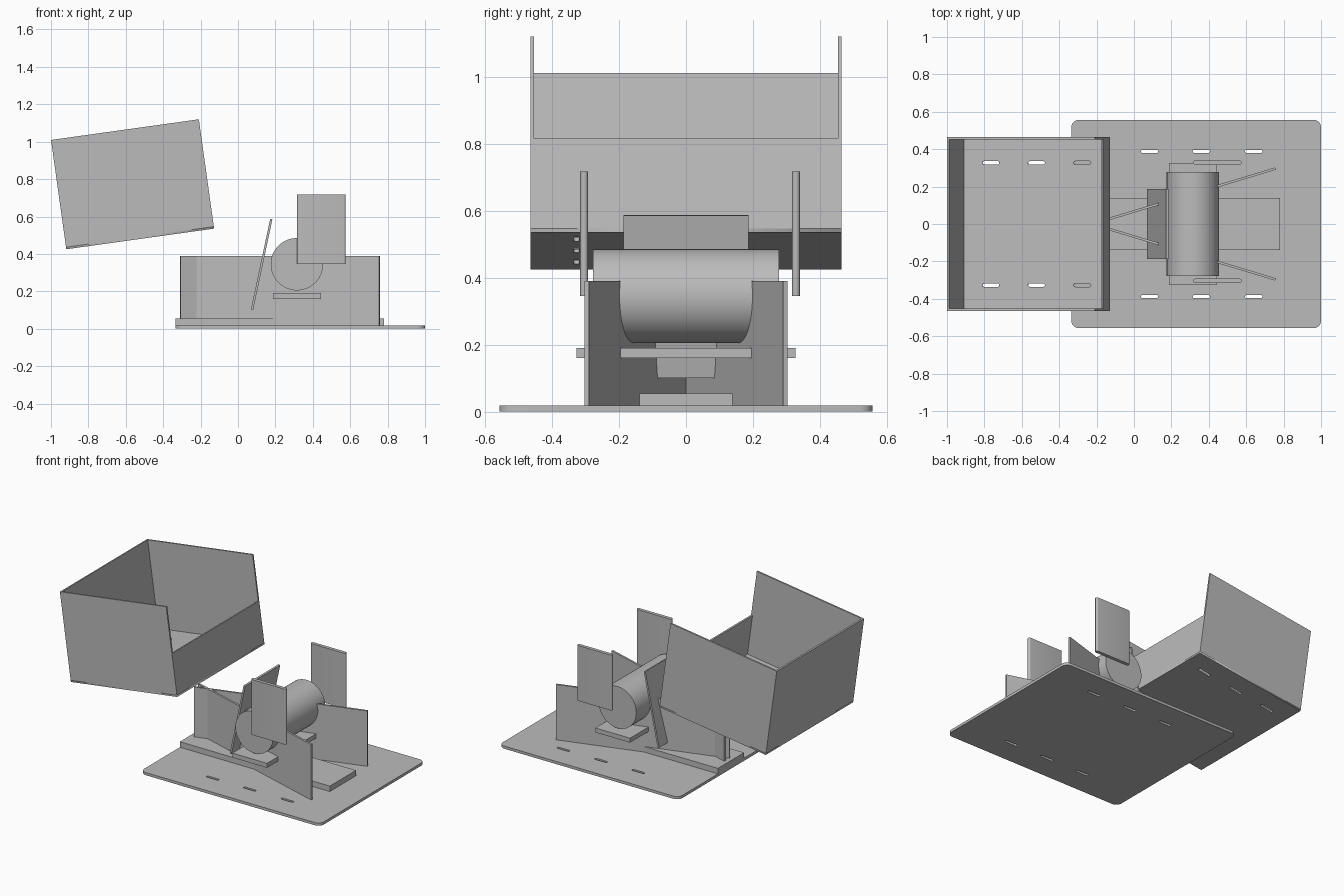
import bpy, math
from mathutils import Matrix, Vector

old = bpy.data.objects.get("Cube")
if old:
    bpy.data.objects.remove(old, do_unlink=True)

GREY = (0.5, 0.5, 0.5, 1)
mat = bpy.data.materials.new("plain grey")
mat.use_nodes = True
mat.diffuse_color = GREY
mat.node_tree.nodes["Principled BSDF"].inputs["Base Color"].default_value = GREY


def place(obj, name, matrix=Matrix()):
    obj.name = name
    obj.data.transform(matrix)
    obj.data.materials.clear()
    obj.data.materials.append(mat)
    return obj


def box(name, lo, hi, matrix=Matrix()):
    """Box between two corners, optionally moved by a matrix."""
    lo, hi = Vector(lo), Vector(hi)
    bpy.ops.mesh.primitive_cube_add(size=1)
    fit = Matrix.Translation((lo + hi) / 2) @ Matrix.Diagonal((*(hi - lo), 1))
    return place(bpy.context.object, name, matrix @ fit)


def rounded(cx, cy, w, h, r, steps=6):
    """Outline of a rectangle with rounded corners."""
    pts = []
    for i, (sx, sy) in enumerate([(1, 1), (-1, 1), (-1, -1), (1, -1)]):
        for k in range(steps + 1):
            a = (i + k / steps) * math.pi / 2
            pts.append((cx + sx * (w / 2 - r) + r * math.cos(a),
                        cy + sy * (h / 2 - r) + r * math.sin(a)))
    return pts


def sheet(name, outlines, z0, z1, matrix=Matrix()):
    """Extruded flat sheet; outlines after the first are holes."""
    cu = bpy.data.curves.new(name, 'CURVE')
    cu.dimensions, cu.fill_mode, cu.extrude = '2D', 'BOTH', (z1 - z0) / 2
    for pts in outlines:
        sp = cu.splines.new('POLY')
        sp.points.add(len(pts) - 1)
        for p, (x, y) in zip(sp.points, pts):
            p.co = (x, y, 0, 1)
        sp.use_cyclic_u = True
    ob = bpy.data.objects.new(name, cu)
    bpy.context.collection.objects.link(ob)
    bpy.ops.object.select_all(action='DESELECT')
    ob.select_set(True)
    bpy.context.view_layer.objects.active = ob
    bpy.ops.object.convert(target='MESH')
    return place(bpy.context.object, name,
                 matrix @ Matrix.Translation((0, 0, (z0 + z1) / 2)))


def slots(xs, y):
    return [rounded(x, s * y, 0.092, 0.017, 0.008, 4) for x in xs for s in (-1, 1)]


# Base plate with slots, and the raised rail along its middle
sheet("base_plate", [rounded(0.3325, 0, 1.335, 1.114, 0.04)]
      + slots((0.083, 0.36, 0.64), 0.388), 0, 0.018)
box("base_rail", (-0.335, -0.139, 0.018), (0.78, 0.139, 0.055))

# Two upright panels crossing near the back end
CROSS, SPREAD = -0.222, math.radians(16.85)
for side, s in (("left", 1), ("right", -1)):
    turn = Matrix.Translation((CROSS, 0, 0)) @ Matrix.Rotation(s * SPREAD, 4, 'Z')
    box(side + "_crossing_panel", (-0.09, -0.0065, 0.018), (1.022, 0.0065, 0.39), turn)

# Drum lying across the panels, and the shelf under it
bpy.ops.mesh.primitive_cylinder_add(vertices=64, radius=0.14, depth=0.556)
place(bpy.context.object, "drum",
      Matrix.Translation((0.315, 0, 0.345)) @ Matrix.Rotation(math.pi / 2, 4, 'X'))
bpy.ops.object.shade_smooth_by_angle()
box("drum_shelf", (0.187, -0.327, 0.16), (0.445, 0.327, 0.19))

# Leaning board behind the drum
lean = Matrix.Translation((0.075, 0, 0.102)) @ Matrix.Rotation(math.radians(12), 4, 'Y')
box("leaning_board", (-0.006, -0.186, 0), (0.006, 0.186, 0.495), lean)

# Upright side plates with rounded edges
for side, y in (("left", 0.328), ("right", -0.304)):
    sheet(side + "_side_plate", [rounded(0.446, y, 0.26, 0.023, 0.0113)], 0.345, 0.717)

# Tilted open bin: slotted floor, tall sides and back, low front lip
L, W, H, T = 0.798, 0.464, 0.59, 0.011
tilt = Matrix.Translation((-0.918, 0, 0.425)) @ Matrix.Rotation(math.radians(-7.95), 4, 'Y')
sheet("bin_floor", [[(0, -W), (L, -W), (L, W), (0, W)]]
      + slots((0.155, 0.402, 0.649), 0.327), 0, T, tilt)
for side, s in (("left", 1), ("right", -1)):
    ys = sorted((s * W, s * (W - T)))
    box("bin_" + side + "_wall", (0, ys[0], T), (L, ys[1], H), tilt)
box("bin_end_wall", (0, T - W, T), (T, W - T, H), tilt)
box("bin_low_lip", (L - T, T - W, T), (L, W - T, 0.283), tilt)
